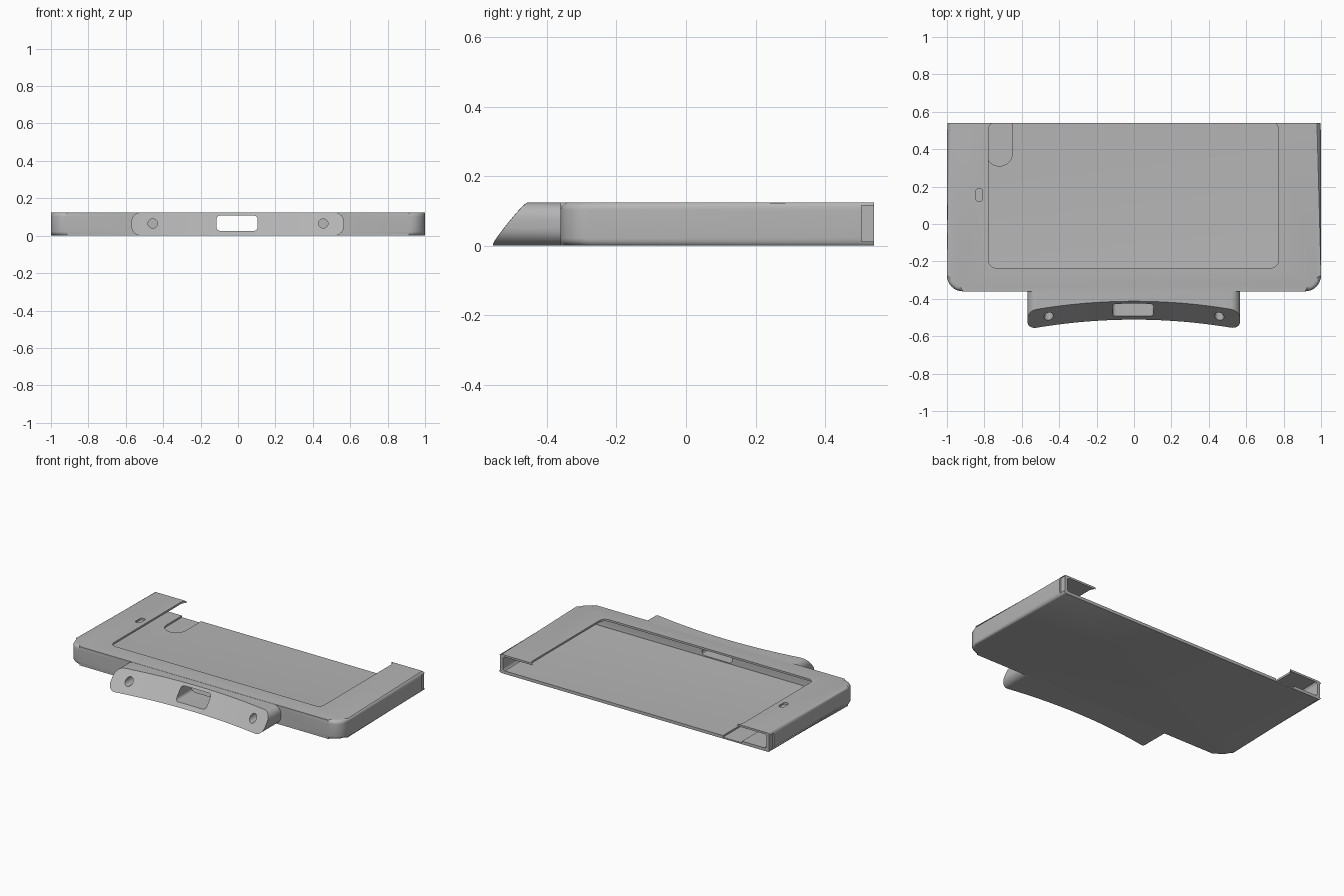
import bpy, bmesh, math
from mathutils import Matrix

old = bpy.data.objects.get("Cube")
if old:
    bpy.data.objects.remove(old, do_unlink=True)

grey = bpy.data.materials.new("plain grey")
grey.use_nodes = True
colour = (0.46, 0.46, 0.46, 1)
grey.diffuse_color = colour
grey.node_tree.nodes["Principled BSDF"].inputs["Base Color"].default_value = colour


def rounded(x0, x1, y0, y1, front_r, back_r=0.0, steps=8):
    """Counter-clockwise rectangle outline with its own front and back corner radii."""
    pts = []
    for cx, cy, sx, sy, r, a in ((x0, y0, 1, 1, front_r, 180), (x1, y0, -1, 1, front_r, 270),
                                 (x1, y1, -1, -1, back_r, 0), (x0, y1, 1, -1, back_r, 90)):
        if r == 0:
            pts.append((cx, cy))
            continue
        for i in range(steps + 1):
            t = math.radians(a + 90 * i / steps)
            pts.append((cx + sx * r + r * math.cos(t), cy + sy * r + r * math.sin(t)))
    return pts


def prism(name, outline, lo, hi, along_y=False, bevel=0.0, flat_from=9.0):
    """Extrude an outline along z (or along y), rounding its rims in front of flat_from."""
    bm = bmesh.new()
    n = len(outline)
    low = [bm.verts.new((x, y, lo)) for x, y in outline]
    high = [bm.verts.new((x, y, hi)) for x, y in outline]
    bm.faces.new(low[::-1])
    bm.faces.new(high)
    for i in range(n):
        j = (i + 1) % n
        bm.faces.new((low[i], low[j], high[j], high[i]))
    if bevel:
        rims = [e for e in bm.edges if abs(e.verts[0].co.z - e.verts[1].co.z) < 1e-5
                and min(v.co.y for v in e.verts) < flat_from]
        bmesh.ops.bevel(bm, geom=rims, offset=bevel, segments=5, profile=0.5, affect='EDGES')
    if along_y:
        # outline (x, z) stands upright, depth runs along y
        bm.transform(Matrix(((1, 0, 0, 0), (0, 0, 1, 0), (0, 1, 0, 0), (0, 0, 0, 1))))
    bmesh.ops.recalc_face_normals(bm, faces=bm.faces)
    mesh = bpy.data.meshes.new(name)
    bm.to_mesh(mesh)
    bm.free()
    obj = bpy.data.objects.new(name, mesh)
    bpy.context.collection.objects.link(obj)
    mesh.materials.append(grey)
    return obj


def combine(target, tool, operation='DIFFERENCE'):
    mod = target.modifiers.new("cut", 'BOOLEAN')
    mod.operation = operation
    mod.solver = 'EXACT'
    mod.object = tool
    bpy.context.view_layer.objects.active = target
    bpy.ops.object.modifier_apply(modifier=mod.name)
    bpy.data.objects.remove(tool, do_unlink=True)


def circle(cx, cz, r, n=24):
    return [(cx + r * math.cos(math.tau * i / n), cz + r * math.sin(math.tau * i / n))
            for i in range(n)]


BACK, TOP = 0.54, 0.125

# Tray body with round front corners and soft rims
tray = prism("tray_body", rounded(-1, 1, -0.36, BACK, 0.085), 0, TOP,
             bevel=0.022, flat_from=BACK - 0.01)

# Front mount, trimmed by a sloping face that is hollow across its width
mount = prism("front_mount", rounded(-0.57, 0.567, 0.001, TOP - 0.001, 0.05, 0.05),
              -0.7, -0.335, along_y=True)
stations = [-0.7 + 1.4 * i / 32 for i in range(33)]
trim = prism("mount_trim", [(-0.7, -0.9), (0.7, -0.9)]
             + [(x, -0.16 * x * x) for x in reversed(stations)], -0.02, 0.15)
for v in trim.data.vertices:
    if v.co.y > -0.8:
        v.co.y += -0.512 + 0.8 * v.co.z
combine(mount, trim)
combine(tray, mount, 'UNION')

# Device cavity, open at the back
combine(tray, prism("cavity", rounded(-0.97, 0.97, -0.32, 0.7, 0.06), 0.02, 0.112,
                    bevel=0.018, flat_from=0.65))
# Screen window in the top, its rear corners just reaching the back edge
combine(tray, prism("window", rounded(-0.777, 0.772, -0.235, BACK + 0.006, 0.04, 0.04), 0.06, 0.2))
# Small slot in the top
combine(tray, prism("top_slot", rounded(-0.845, -0.81, 0.12, 0.19, 0.015, 0.015), 0.08, 0.2))
# Round-ended shallow recess in the floor
combine(tray, prism("floor_recess", rounded(-0.79, -0.65, 0.31, 0.7, 0.069), 0.009, 0.06))
# Port through the mount into the cavity
combine(tray, prism("port", rounded(-0.115, 0.105, 0.026, 0.108, 0.02, 0.02),
                    -0.8, -0.25, along_y=True))
# Screw holes and shallow rear side notches
for side in (-1, 1):
    combine(tray, prism("screw_hole", circle(side * 0.456, 0.065, 0.025), -0.8, -0.37, along_y=True))
    combine(tray, prism("side_notch", rounded(side - 0.01, side + 0.01, 0.505, 0.7, 0), 0.012, 0.115))

bpy.ops.object.select_all(action='DESELECT')
tray.select_set(True)
bpy.context.view_layer.objects.active = tray
bpy.ops.object.shade_smooth_by_angle(angle=math.radians(30))
